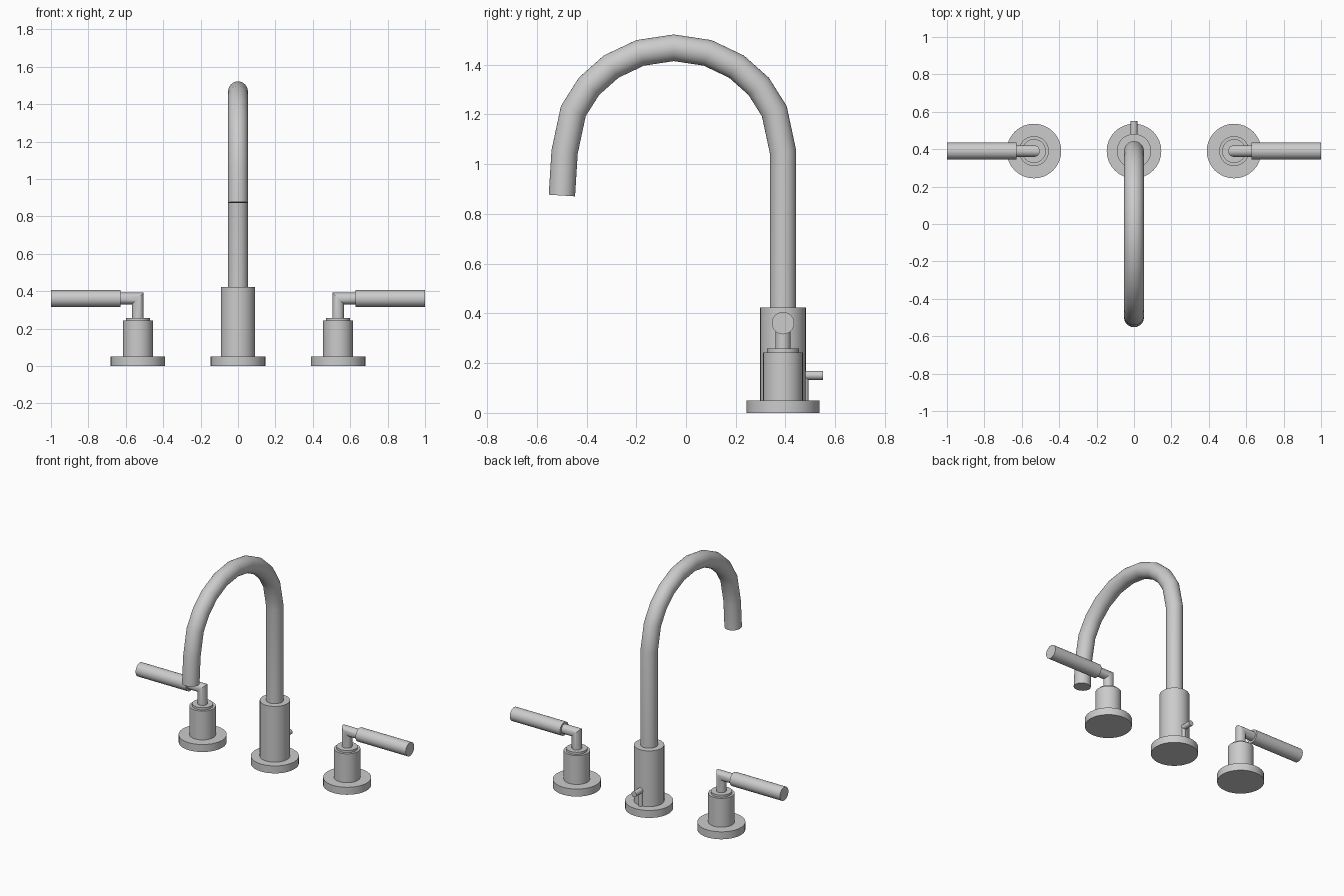
import bpy, bmesh
from math import sin, cos, radians, pi
from mathutils import Vector

if "Cube" in bpy.data.objects:
    bpy.data.objects.remove(bpy.data.objects["Cube"])

Y = 0.39      # depth of the mounting line
SEG = 32


def finish(name, bm):
    bmesh.ops.recalc_face_normals(bm, faces=bm.faces)
    me = bpy.data.meshes.new(name)
    bm.to_mesh(me)
    bm.free()
    ob = bpy.data.objects.new(name, me)
    bpy.context.collection.objects.link(ob)
    bpy.ops.object.select_all(action='DESELECT')
    ob.select_set(True)
    bpy.context.view_layer.objects.active = ob
    bpy.ops.object.shade_smooth_by_angle(angle=radians(35))
    return ob


def skin(name, rings):
    """Closed surface through a list of vertex rings."""
    bm = bmesh.new()
    vs = [[bm.verts.new(p) for p in ring] for ring in rings]
    for a, b in zip(vs, vs[1:]):
        for i in range(len(a)):
            j = (i + 1) % len(a)
            bm.faces.new((a[i], a[j], b[j], b[i]))
    bm.faces.new(vs[0])
    bm.faces.new(vs[-1])
    return finish(name, bm)


def turned(name, x, profile):
    """Vertical turned part from (radius, z) steps."""
    angles = [2 * pi * i / SEG for i in range(SEG)]
    return skin(name, [[(x + r * cos(a), Y + r * sin(a), z) for a in angles]
                       for r, z in profile])


def tube(name, path, r, normal):
    """Round tube along a planar path with mitred joints."""
    pts = [Vector(p) for p in path]
    n = Vector(normal)
    dirs = [(b - a).normalized() for a, b in zip(pts, pts[1:])]
    rings = []
    for i, p in enumerate(pts):
        d0, d1 = dirs[max(i - 1, 0)], dirs[min(i, len(dirs) - 1)]
        t = (d0 + d1).normalized()
        side = t.cross(n) / t.dot(d0)
        rings.append([p + r * (cos(a) * n + sin(a) * side)
                      for a in (2 * pi * k / SEG for k in range(SEG))])
    return skin(name, rings)


# Spout base and gooseneck
turned("spout_base", 0, [(0.146, 0), (0.146, 0.05), (0.092, 0.05), (0.092, 0.423)])
arc = [0, 23, 39, 55, 72, 90, 108, 125, 141, 157, 180]
neck = [(0, Y, 0.40)]
neck += [(0, -0.049 + 0.439 * cos(radians(a)), 1.05 + 0.418 * sin(radians(a))) for a in arc]
neck.append((0, -0.499, 0.874))
tube("spout_neck", neck, 0.053, (1, 0, 0))

# Drain lift rod and knob behind the spout
tube("lift_rod", [(0, 0.478, 0.04), (0, 0.478, 0.15)], 0.015, (1, 0, 0))
tube("lift_knob", [(0, 0.46, 0.151), (0, 0.55, 0.151)], 0.018, (1, 0, 0))

# Two mirrored handles
for side, s in (("left", -1), ("right", 1)):
    x = s * 0.535
    turned(side + "_valve", x, [(0.146, 0), (0.146, 0.05), (0.08, 0.05), (0.08, 0.243),
                                (0.064, 0.243), (0.064, 0.258)])
    tube(side + "_elbow", [(x, Y, 0.25), (x, Y, 0.361), (s * 0.65, Y, 0.361)],
         0.031, (0, 1, 0))
    tube(side + "_lever", [(s * 0.628, Y, 0.361), (s, Y, 0.361)], 0.045, (0, 1, 0))
